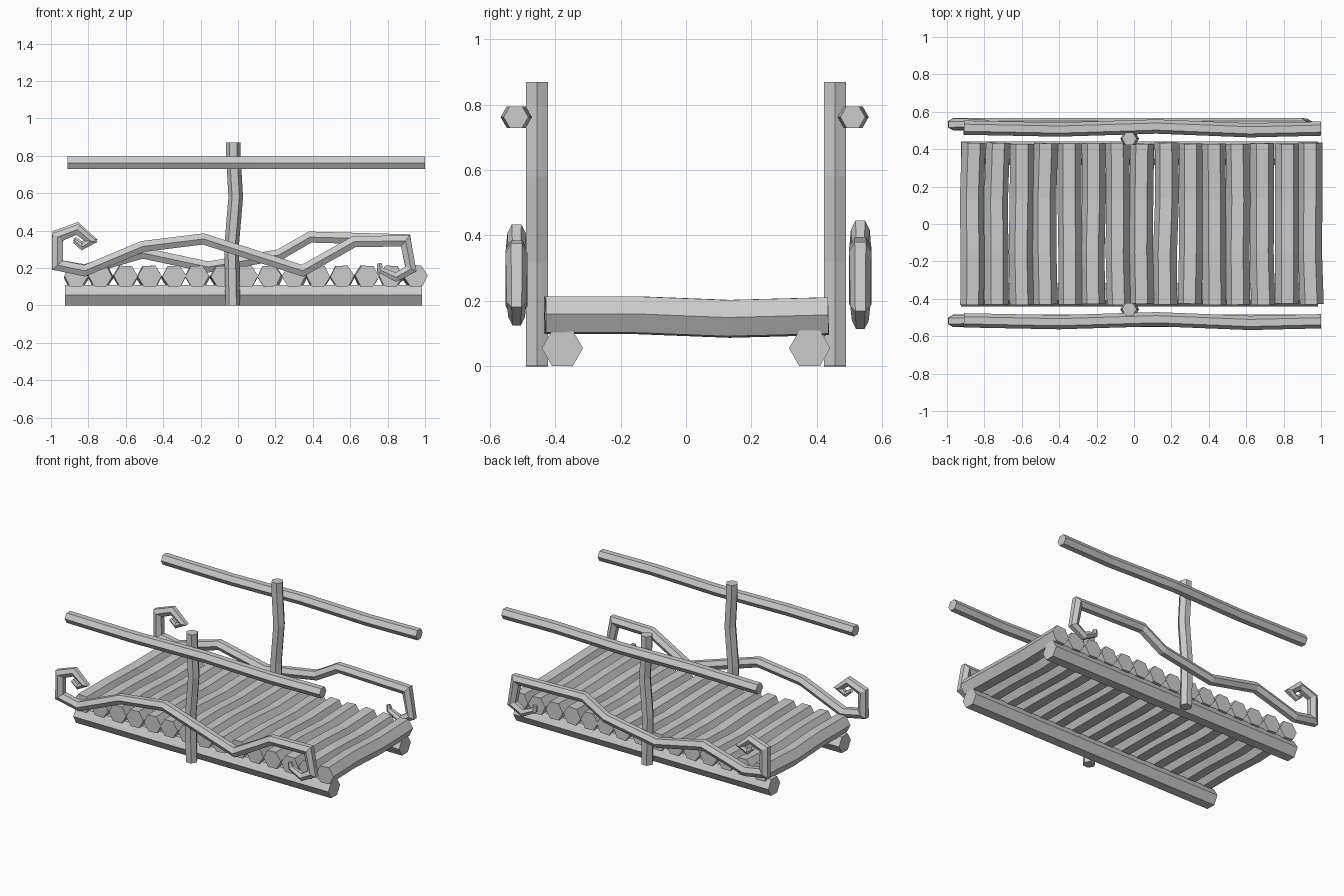
import bpy, bmesh, math, random
from mathutils import Vector

random.seed(4)
cube = bpy.data.objects.get("Cube")
if cube:
    bpy.data.objects.remove(cube, do_unlink=True)

grey = bpy.data.materials.new("grey_wood")
grey.use_nodes = True
grey.diffuse_color = (0.6, 0.6, 0.6, 1)
grey.node_tree.nodes["Principled BSDF"].inputs["Base Color"].default_value = (0.6, 0.6, 0.6, 1)


def log(name, path, radius, side, taper=None, roll=0.0):
    """Six-sided log swept along a path with mitred joints; side is a corner direction."""
    pts = [Vector(p) for p in path]
    side = Vector(side)
    bm = bmesh.new()
    rings = []
    for i, p in enumerate(pts):
        a = (p - pts[i - 1]).normalized() if i else None
        b = (pts[i + 1] - p).normalized() if i < len(pts) - 1 else None
        a, b = a or b, b or a
        t = (a + b).normalized()
        s = (side - t * side.dot(t)).normalized()
        up = t.cross(s) / max(t.dot(a), 0.6)
        r = radius * (taper[i] if taper else 1)
        angles = [math.tau * k / 6 + roll for k in range(6)]
        rings.append([bm.verts.new(p + s * r * math.cos(g) + up * r * math.sin(g)) for g in angles])
    for lo, hi in zip(rings, rings[1:]):
        for k in range(6):
            n = (k + 1) % 6
            bm.faces.new((lo[k], lo[n], hi[n], hi[k]))
    bm.faces.new(rings[0])
    bm.faces.new(rings[-1])
    bmesh.ops.recalc_face_normals(bm, faces=bm.faces)
    mesh = bpy.data.meshes.new(name)
    bm.to_mesh(mesh)
    bm.free()
    mesh.materials.append(grey)
    obj = bpy.data.objects.new(name, mesh)
    bpy.context.collection.objects.link(obj)
    return obj


X, Y = (1, 0, 0), (0, 1, 0)

# Deck logs with a slight sag and irregular placement
for i in range(15):
    x = -0.862 + 0.1292 * i
    def jit(amount):
        return random.uniform(-amount, amount)
    path = [(x + jit(0.006), y + jit(0.004), 0.153 + dz)
            for y, dz in ((-0.43, 0.003), (-0.15, 0.003), (0.13, -0.008), (0.432, 0))]
    log(f"deck_log_{i + 1}", path, 0.064, X, roll=jit(0.09))

for label, sign in (("front", -1), ("back", 1)):
    # Long beams under the deck
    log(f"{label}_beam", [(-0.925, sign * 0.378, 0.055), (0.985, sign * 0.378, 0.055)], 0.063, Y)

    # Slightly crooked upright post
    bend = ((-0.028, 0), (-0.034, 0.32), (-0.012, 0.58), (-0.025, 0.8), (-0.025, 0.87))
    log(f"{label}_post", [(x, sign * 0.456, z) for x, z in bend], 0.039, X)

    # Handrail, gently wavy in plan
    wave = ((-0.91, 0), (-0.4, -0.01), (0.12, 0.006), (0.62, -0.014), (1.0, -0.005))
    log(f"{label}_handrail", [(x, sign * 0.515 + w, 0.762) for x, w in wave], 0.038, Y)

# Curled side scrolls: shared end curls, a different wave in the middle
left_curl = [(-0.875, 0.345), (-0.835, 0.312), (-0.785, 0.342), (-0.86, 0.405),
             (-0.965, 0.365), (-0.965, 0.215)]
right_curl = [(0.895, 0.345), (0.925, 0.195), (0.845, 0.15), (0.76, 0.19), (0.755, 0.225)]
front_wave = [(-0.82, 0.185), (-0.51, 0.315), (-0.185, 0.355), (0.345, 0.185), (0.62, 0.34)]
back_wave = [(-0.82, 0.19), (-0.51, 0.28), (-0.16, 0.205), (0.22, 0.27), (0.385, 0.365)]
scrolls = (("front", -0.518, front_wave, 0.0), ("back", 0.533, back_wave, 0.012))
for label, y, wave, lift in scrolls:
    left = [(x, z + lift) for x, z in left_curl[:-1]] + left_curl[-1:]
    right = [(x, z + lift / 2) for x, z in right_curl[:1]] + [(x, z - lift) for x, z in right_curl[1:]]
    path = left + wave + right
    taper = [0.4, 0.5, 0.7, 0.85, 0.95] + [1] * (len(path) - 9) + [0.9, 0.75, 0.55, 0.4]
    log(f"{label}_scroll", [(x, y, z) for x, z in path], 0.034, Y, taper)
